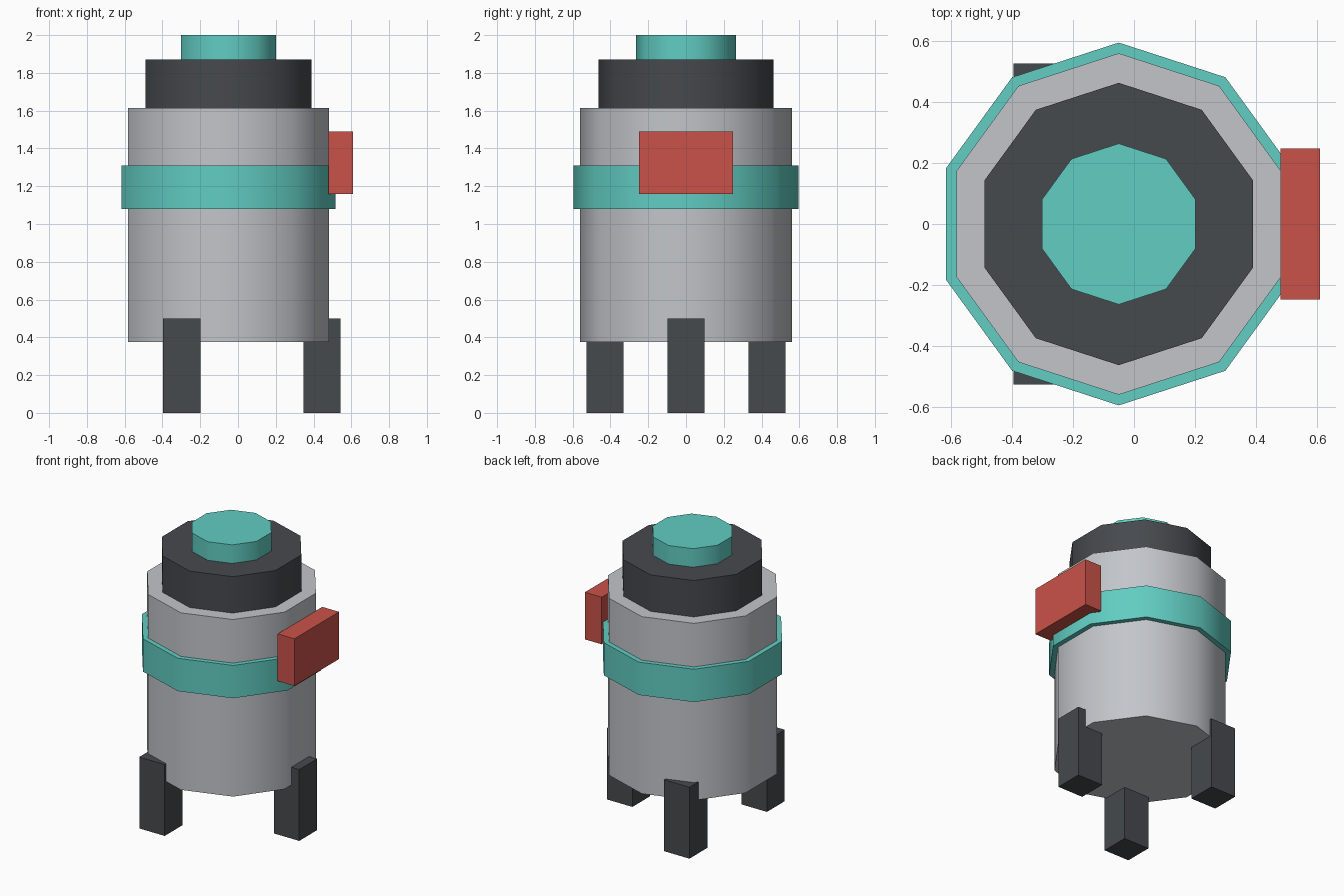
import bpy
import math

default_cube = bpy.data.objects.get("Cube")
if default_cube:
    bpy.data.objects.remove(default_cube, do_unlink=True)

AXIS_X = -0.05  # the round body sits slightly off centre


def make_material(name, rgb):
    mat = bpy.data.materials.new(name)
    mat.use_nodes = True
    color = (*rgb, 1.0)
    mat.diffuse_color = color
    mat.node_tree.nodes["Principled BSDF"].inputs["Base Color"].default_value = color
    return mat


grey = make_material("light grey", (0.54, 0.56, 0.59))
dark = make_material("charcoal", (0.061, 0.067, 0.075))
teal = make_material("teal", (0.12, 0.61, 0.54))
red = make_material("red", (0.59, 0.085, 0.067))


def drum(name, radius, bottom, top, mat):
    """Ten-sided drum with a corner pointing to the front and back."""
    bpy.ops.mesh.primitive_cylinder_add(
        vertices=10, radius=radius, depth=top - bottom,
        location=(AXIS_X, 0, (bottom + top) / 2))
    obj = bpy.context.object
    obj.name = name
    obj.data.materials.append(mat)
    bpy.ops.object.shade_smooth_by_angle(angle=math.radians(45))
    return obj


def box(name, center, size, mat):
    bpy.ops.mesh.primitive_cube_add(size=1, location=center)
    obj = bpy.context.object
    obj.name = name
    obj.scale = size
    bpy.ops.object.transform_apply(location=False, rotation=False, scale=True)
    obj.data.materials.append(mat)
    return obj


# Stacked body
drum("body", 0.56, 0.375, 1.615, grey)
drum("band", 0.595, 1.08, 1.31, teal)
drum("collar", 0.463, 1.615, 1.87, dark)
drum("top_cap", 0.264, 1.87, 2.0, teal)

# Side box
box("side_box", (0.545, 0, 1.325), (0.13, 0.495, 0.33), red)

# Three upright legs spaced evenly around the body
for name, degrees in (("left_leg", 0), ("back_right_leg", 120), ("front_right_leg", 240)):
    a = math.radians(degrees)
    box(name, (AXIS_X + 0.495 * math.cos(a), 0.495 * math.sin(a), 0.25),
        (0.197, 0.197, 0.5), dark)
